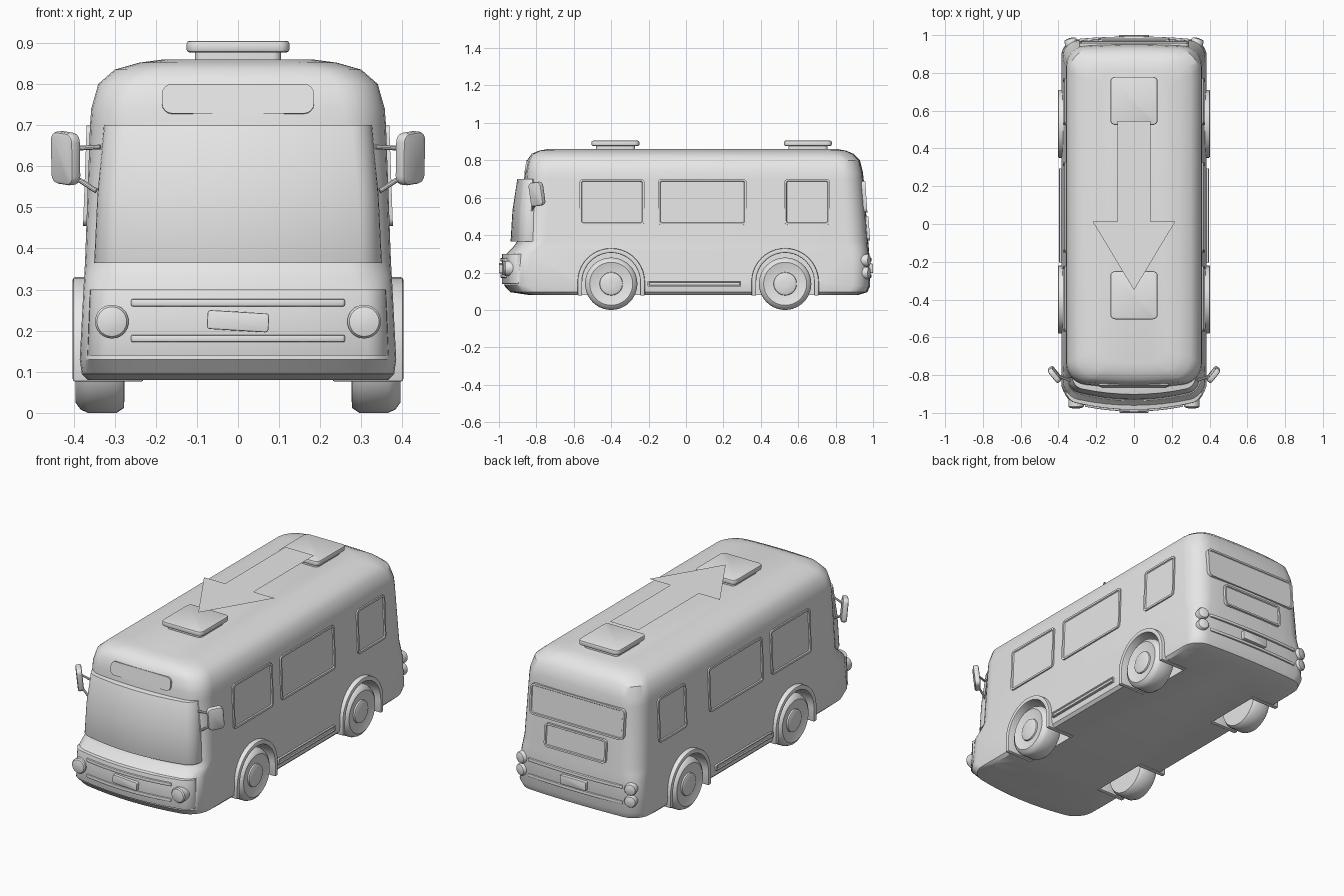
import bpy, bmesh, math
from mathutils import Vector, Matrix

if "Cube" in bpy.data.objects:
    bpy.data.objects.remove(bpy.data.objects["Cube"])

grey = bpy.data.materials.new("light_grey")
grey.diffuse_color = (0.8, 0.8, 0.8, 1)
grey.use_nodes = True
grey.node_tree.nodes["Principled BSDF"].inputs["Base Color"].default_value = grey.diffuse_color


def finish(name, bm, bevel=0, angle=35):
    """Turn a bmesh into a bevelled, smooth-shaded object."""
    bmesh.ops.recalc_face_normals(bm, faces=bm.faces)
    mesh = bpy.data.meshes.new(name)
    bm.to_mesh(mesh)
    bm.free()
    ob = bpy.data.objects.new(name, mesh)
    bpy.context.collection.objects.link(ob)
    mesh.materials.append(grey)
    bpy.ops.object.select_all(action='DESELECT')
    ob.select_set(True)
    bpy.context.view_layer.objects.active = ob
    if bevel:
        m = ob.modifiers.new("bevel", 'BEVEL')
        m.width, m.segments, m.limit_method = bevel, 2, 'ANGLE'
        m.angle_limit = math.radians(40)
        bpy.ops.object.modifier_apply(modifier="bevel")
    bpy.ops.object.shade_smooth_by_angle(angle=math.radians(angle))
    return ob


def frame(loc, n, twist=0):
    """Matrix whose local z points along n and local y points up."""
    z = Vector(n).normalized()
    x = Vector((1, 0, 0)) if z.z > 0.9 else Vector((0, 0, 1)).cross(z).normalized()
    m = Matrix((x, z.cross(x), z)).transposed().to_4x4()
    return Matrix.Translation(loc) @ m @ Matrix.Rotation(twist, 4, 'Z')


def loft(name, rings, bevel=0, mat=None):
    bm = bmesh.new()
    rows = [[bm.verts.new(p) for p in ring] for ring in rings]
    k = len(rows[0])
    for a, b in zip(rows, rows[1:]):
        for i in range(k):
            j = (i + 1) % k
            bm.faces.new((a[i], a[j], b[j], b[i]))
    bm.faces.new(rows[0][::-1])
    bm.faces.new(rows[-1])
    if mat:
        bm.transform(mat)
    return finish(name, bm, bevel)


def ring(z, hw, yf, yb, r, bf=0.0, bb=0.0):
    """Rounded rectangle at height z with bowed front and back edges."""
    pts = [(-(hw - r) + 2 * (hw - r) * i / 8, yf) for i in range(9)]

    def corner(cx, cy, start, last=7):
        return [(cx + r * math.cos(math.radians(start + 15 * i)),
                 cy + r * math.sin(math.radians(start + 15 * i))) for i in range(1, last)]
    pts += corner(hw - r, yf + r, -90)
    pts += [(hw, yb - r)] + corner(hw - r, yb - r, 0)
    pts += [((hw - r) - 2 * (hw - r) * i / 8, yb) for i in range(1, 9)]
    pts += corner(-hw + r, yb - r, 90)
    pts += [(-hw, yf + r)] + corner(-hw + r, yf + r, 180, 6)
    mid = (yf + yb) / 2
    return [(x, y + bf * (x / hw) ** 2 if y < mid else y - bb * (x / hw) ** 2, z) for x, y in pts]


def plate(name, loc, n, w, h, r, depth, rim=0, dent=0.006, sink=0.02, bevel=0, twist=0):
    """Rounded plate facing n, optionally with a raised rim."""
    bm = bmesh.new()
    pts = []
    for sx, sy, a0 in ((1, 1, 0), (-1, 1, 90), (-1, -1, 180), (1, -1, 270)):
        for i in range(5):
            a = math.radians(a0 + 22.5 * i)
            pts.append((sx * (w / 2 - r) + r * math.cos(a), sy * (h / 2 - r) + r * math.sin(a)))
    low = [bm.verts.new((x, y, -sink)) for x, y in pts]
    top = [bm.verts.new((x, y, depth)) for x, y in pts]
    for i in range(len(pts)):
        j = (i + 1) % len(pts)
        bm.faces.new((low[i], low[j], top[j], top[i]))
    bm.faces.new(low[::-1])
    face = bm.faces.new(top)
    if rim:
        bm.normal_update()
        bmesh.ops.inset_region(bm, faces=[face], thickness=rim)
        bmesh.ops.inset_region(bm, faces=[face], thickness=0.003, depth=-dent)
    bm.transform(frame(loc, n, twist))
    return finish(name, bm, bevel)


def lathe(name, loc, n, profile, seg=32):
    rings = [[(r * math.cos(2 * math.pi * i / seg), r * math.sin(2 * math.pi * i / seg), d)
              for i in range(seg)] for r, d in profile]
    return loft(name, rings, 0, frame(loc, n))


def arch(y0, R, bottom):
    """Wheel-arch outline in the side plane."""
    arc = [(y0 + R * math.cos(math.pi * i / 20), 0.15 + R * math.sin(math.pi * i / 20)) for i in range(21)]
    return [(y0 + R, bottom)] + arc + [(y0 - R, bottom)]


# Body shell, lofted upwards
body = loft("body", [ring(*p) for p in (
    (0.08, 0.365, -0.84, 0.92, 0.10, 0.05, 0.015),
    (0.095, 0.38, -0.94, 0.97, 0.09, 0.05, 0.015),
    (0.13, 0.385, -0.972, 0.985, 0.08, 0.05, 0.015),
    (0.30, 0.376, -0.96, 0.98, 0.08, 0.05, 0.015),
    (0.335, 0.374, -0.925, 0.977, 0.09, 0.05, 0.015),
    (0.37, 0.372, -0.90, 0.974, 0.10, 0.05, 0.015),
    (0.70, 0.36, -0.866, 0.95, 0.10, 0.03, 0.015),
    (0.74, 0.357, -0.86, 0.945, 0.10, 0.025, 0.015),
    (0.80, 0.34, -0.85, 0.93, 0.10, 0.025, 0.015),
    (0.835, 0.30, -0.825, 0.895, 0.10, 0.02, 0.015),
    (0.852, 0.24, -0.785, 0.855, 0.09, 0.01, 0.01),
    (0.86, 0.18, -0.74, 0.81, 0.08, 0.0, 0.0))])

# Wheel wells cut from the body, fenders and wheels
TYRE = [(0.03, 0.0), (0.128, 0.002), (0.14, 0.02), (0.14, 0.09), (0.132, 0.108), (0.115, 0.12),
        (0.07, 0.108), (0.062, 0.108), (0.06, 0.116), (0.052, 0.12), (0.01, 0.12)]
for s, side in ((1, "right"), (-1, "left")):
    for y0, end in ((-0.4, "front"), (0.53, "rear")):
        cut = loft("well_cutter", [[(s * x, y, z) for y, z in arch(y0, 0.166, 0.0)] for x in (0.235, 0.5)])
        cut.hide_render = True
        m = body.modifiers.new("well", 'BOOLEAN')
        m.object, m.operation, m.solver = cut, 'DIFFERENCE', 'EXACT'
        bpy.context.view_layer.objects.active = body
        bpy.ops.object.modifier_apply(modifier="well")
        bpy.data.objects.remove(cut)

        bm = bmesh.new()
        outer, inner = arch(y0, 0.18, 0.076), arch(y0, 0.155, 0.076)
        vs = [[bm.verts.new((s * x, y, z)) for y, z in c]
              for c, x in ((outer, 0.23), (outer, 0.402), (inner, 0.402), (inner, 0.23))]
        for a, b in zip(vs, vs[1:] + vs[:1]):
            for i in range(len(outer) - 1):
                bm.faces.new((a[i], a[i + 1], b[i + 1], b[i]))
        for i in (0, -1):
            bm.faces.new([v[i] for v in vs])
        finish(f"fender_{end}_{side}", bm, 0.006)
        lathe(f"wheel_{end}_{side}", (s * 0.275, y0, 0.14), (s, 0, 0), TYRE, 40)
bpy.ops.object.select_all(action='DESELECT')
body.select_set(True)
bpy.context.view_layer.objects.active = body
bpy.ops.object.shade_smooth_by_angle(angle=math.radians(35))

# Bulging windscreen and front bumper panel
loft("windscreen", [ring(0.365, 0.35, -0.938, -0.77, 0.05, 0.055),
                    ring(0.53, 0.342, -0.928, -0.77, 0.05, 0.05),
                    ring(0.70, 0.326, -0.902, -0.77, 0.05, 0.04)], 0.014)
loft("front_bumper", [ring(0.14, 0.366, -0.985, -0.85, 0.05, 0.05),
                      ring(0.30, 0.36, -0.983, -0.85, 0.05, 0.05)], 0.012)

# Grille bars at the front, trim bars at the back
for i, z in enumerate((0.181, 0.268)):
    loft(f"grille_bar_{i}", [ring(z + d, 0.26, -0.993, -0.93, 0.006, 0.026) for d in (-0.009, 0.009)], 0.004)
    loft(f"rear_trim_bar_{i}", [ring(z + d, 0.29, 0.93, 0.993, 0.006, 0, 0.012) for d in (-0.009, 0.009)], 0.004)

# Number plates, destination sign, rear window and rear panel
plate("front_number_plate", (0, -0.99, 0.223), (0, -1, 0), 0.15, 0.046, 0.008, 0.01, twist=-0.06, bevel=0.003)
plate("rear_number_plate", (0, 0.99, 0.222), (0, 1, 0), 0.16, 0.05, 0.008, 0.01, bevel=0.003)
plate("destination_sign", (0, -0.855, 0.764), (0, -1, 0.16), 0.37, 0.073, 0.025, 0.004)
plate("rear_window", (0, 0.956, 0.605), (0, 1, 0.07), 0.58, 0.17, 0.025, 0.008, rim=0.01, dent=0.004)
plate("rear_panel", (0, 0.968, 0.435), (0, 1, 0.07), 0.38, 0.13, 0.02, 0.012, rim=0.01)

LAMP = [(0.041, -0.05), (0.041, 0.008), (0.036, 0.015), (0.02, 0.019), (0.004, 0.02)]
for s, side in ((1, "right"), (-1, "left")):
    # Lamps
    lathe(f"headlight_{side}", (s * 0.307, -0.957, 0.222), (0, -1, 0), LAMP)
    for z, nm in ((0.198, "lower"), (0.265, "upper")):
        lathe(f"tail_light_{nm}_{side}", (s * 0.335, 0.965, z), (s * 0.3, 1, 0),
              [(r * 0.8, d) for r, d in LAMP], 24)

    # Side windows and skirt strip
    for i, (y1, y2) in enumerate(((-0.57, -0.222), (-0.15, 0.325), (0.525, 0.77))):
        plate(f"side_window_{i}_{side}", (s * 0.3645, (y1 + y2) / 2, 0.577), (s, 0, 0.036),
              y2 - y1, 0.245, 0.02, 0.008, rim=0.011)
    plate(f"skirt_strip_{side}", (s * 0.382, 0.045, 0.14), (s, 0, 0.05), 0.5, 0.03, 0.005, 0.014,
          rim=0.006, dent=0.005)

    # Mirror with two arms
    plate(f"mirror_{side}", (s * 0.417, -0.795, 0.62), (s * 0.78, -0.62, -0.1), 0.085, 0.128, 0.022,
          0.018, sink=0.012, bevel=0.008, twist=s * 0.1)
    for nm, a, b in (("upper", (0.335, -0.83, 0.647), (0.405, -0.805, 0.643)),
                     ("lower", (0.345, -0.82, 0.54), (0.415, -0.80, 0.585))):
        a, b = Vector((s * a[0], a[1], a[2])), Vector((s * b[0], b[1], b[2]))
        lathe(f"mirror_arm_{nm}_{side}", a, b - a, [(0.006, 0), (0.006, (b - a).length)], 10)

# Roof hatches
for y0, end in ((-0.377, "front"), (0.652, "rear")):
    plate(f"hatch_neck_{end}", (0, y0, 0.86), (0, 0, 1), 0.21, 0.21, 0.02, 0.018)
    plate(f"hatch_cap_{end}", (0, y0, 0.877), (0, 0, 1), 0.25, 0.255, 0.025, 0.028, sink=0, bevel=0.007)

# Flat arrow above the roof
bm = bmesh.new()
bm.faces.new([bm.verts.new((x, y, 0.925)) for x, y in (
    (-0.088, 0.545), (-0.088, 0.012), (-0.218, 0.012), (0, -0.35),
    (0.218, 0.012), (0.088, 0.012), (0.088, 0.545))])
finish("roof_arrow", bm)
